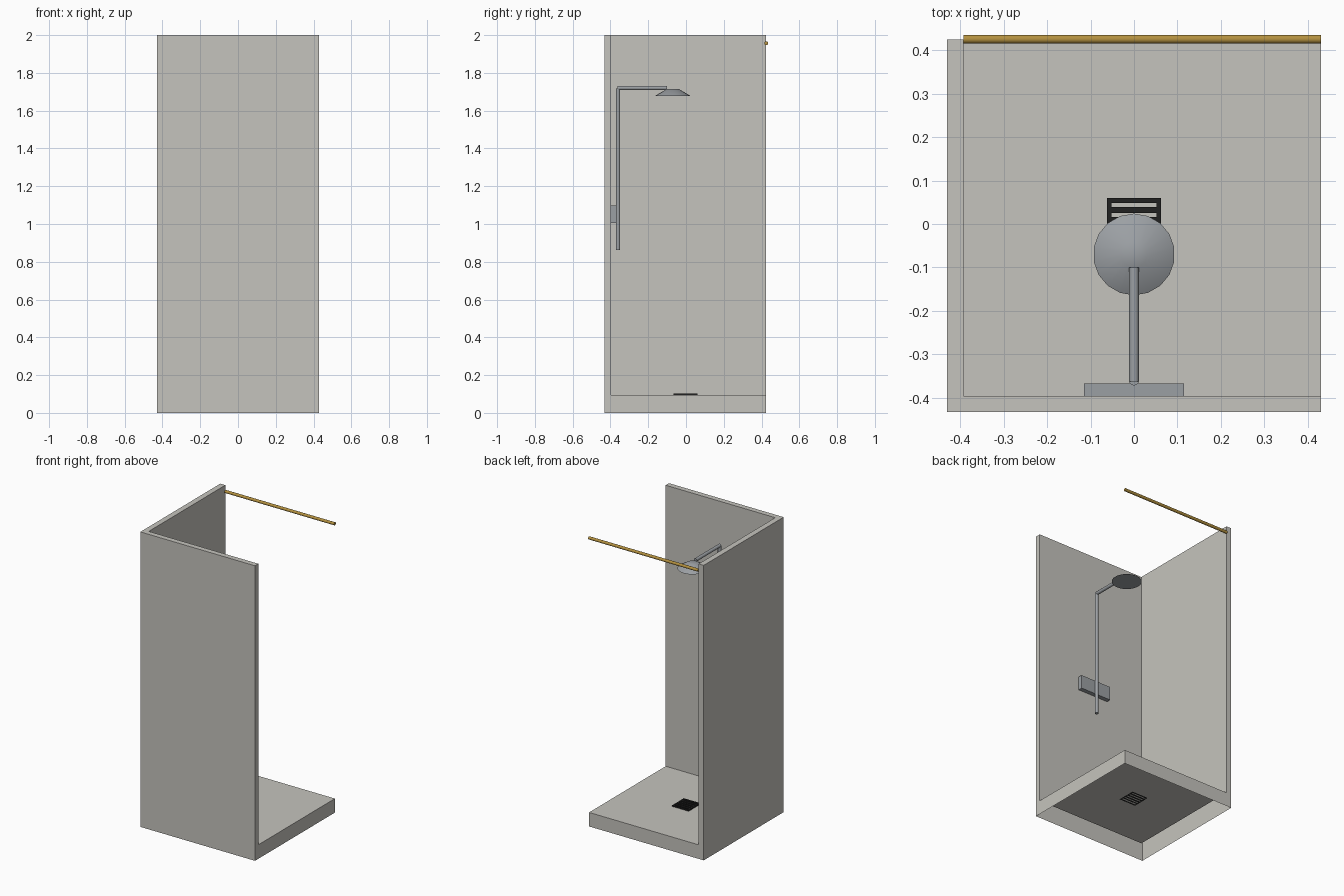
import bpy, bmesh, math
from mathutils import Vector

if "Cube" in bpy.data.objects:
    bpy.data.objects.remove(bpy.data.objects["Cube"])


def material(name, rgb):
    m = bpy.data.materials.new(name)
    m.diffuse_color = (*rgb, 1)
    m.use_nodes = True
    m.node_tree.nodes["Principled BSDF"].inputs["Base Color"].default_value = m.diffuse_color
    return m


STONE = material("warm grey panel", (0.56, 0.55, 0.51))
STEEL = material("steel grey", (0.33, 0.35, 0.37))
BLACK = material("drain black", (0.015, 0.015, 0.015))
GOLD = material("brass", (0.45, 0.28, 0.05))


def finish(name, bm, mat, smooth=False):
    me = bpy.data.meshes.new(name)
    bm.to_mesh(me)
    bm.free()
    me.materials.append(mat)
    ob = bpy.data.objects.new(name, me)
    bpy.context.collection.objects.link(ob)
    if smooth:
        bpy.ops.object.select_all(action='DESELECT')
        ob.select_set(True)
        bpy.context.view_layer.objects.active = ob
        bpy.ops.object.shade_smooth_by_angle(angle=math.radians(35))
    return ob


def add_box(bm, lo, hi):
    lo, hi = Vector(lo), Vector(hi)
    vs = bmesh.ops.create_cube(bm, size=1)["verts"]
    for v in vs:
        v.co = (lo + hi) / 2 + v.co * (hi - lo)


def rod(name, a, b, r1, r2, mat, n):
    a, b = Vector(a), Vector(b)
    bm = bmesh.new()
    bmesh.ops.create_cone(bm, cap_ends=True, segments=n, radius1=r1, radius2=r2, depth=(b - a).length)
    q = Vector((0, 0, 1)).rotation_difference(b - a)
    for v in bm.verts:
        v.co = q @ v.co + (a + b) / 2
    return finish(name, bm, mat, True)


# Cubicle: two walls and a raised tray as one shell, open underneath
x0, xi, x1 = -0.43, -0.392, 0.43
y0, yi, y1 = -0.432, -0.396, 0.424
h, H = 0.095, 2.0
faces = [
    [(x0, y0, 0), (x1, y0, 0), (x1, y0, H), (x0, y0, H)],
    [(x0, y1, 0), (x0, y0, 0), (x0, y0, H), (x0, y1, H)],
    [(x1, y0, 0), (x1, y1, 0), (x1, y1, h), (x1, yi, h), (x1, yi, H), (x1, y0, H)],
    [(x1, y1, 0), (x0, y1, 0), (x0, y1, H), (xi, y1, H), (xi, y1, h), (x1, y1, h)],
    [(xi, yi, h), (x1, yi, h), (x1, y1, h), (xi, y1, h)],
    [(x1, yi, h), (xi, yi, h), (xi, yi, H), (x1, yi, H)],
    [(xi, yi, h), (xi, y1, h), (xi, y1, H), (xi, yi, H)],
    [(x0, y0, H), (x1, y0, H), (x1, yi, H), (xi, yi, H), (xi, y1, H), (x0, y1, H)],
]
bm = bmesh.new()
for f in faces:
    bm.faces.new([bm.verts.new(p) for p in f])
bmesh.ops.remove_doubles(bm, verts=bm.verts, dist=0.0001)
finish("cubicle_walls_and_tray", bm, STONE)

# Control box on the front wall
bm = bmesh.new()
add_box(bm, (-0.115, yi, 1.005), (0.115, -0.367, 1.097))
finish("control_box", bm, STEEL)

# Riser pipe, arm and shower head
rod("riser_pipe", (0, -0.36, 0.863), (0, -0.36, 1.717), 0.0115, 0.0115, STEEL, 12)
rod("shower_arm", (0, -0.362, 1.72), (0, -0.10, 1.72), 0.0115, 0.0115, STEEL, 12)
rod("shower_head", (0, -0.07, 1.678), (0, -0.07, 1.716), 0.094, 0.03, STEEL, 18)

# Drain grate: square frame with cross bars
bm = bmesh.new()
cy, z0, z1 = -0.0025, h, 0.103
for s in (-1, 1):
    add_box(bm, (s * 0.057 - 0.005, cy - 0.0625, z0), (s * 0.057 + 0.005, cy + 0.0625, z1))
    add_box(bm, (-0.052, cy + s * 0.0565 - 0.006, z0), (0.052, cy + s * 0.0565 + 0.006, z1))
for i in range(4):
    y = cy + (i - 1.5) * 0.023
    add_box(bm, (-0.052, y - 0.007, z0), (0.052, y + 0.007, z1 - 0.001))
finish("drain_grate", bm, BLACK)

# Curtain rail
rod("curtain_rail", (xi, 0.425, 1.957), (x1, 0.425, 1.957), 0.01, 0.01, GOLD, 16)
